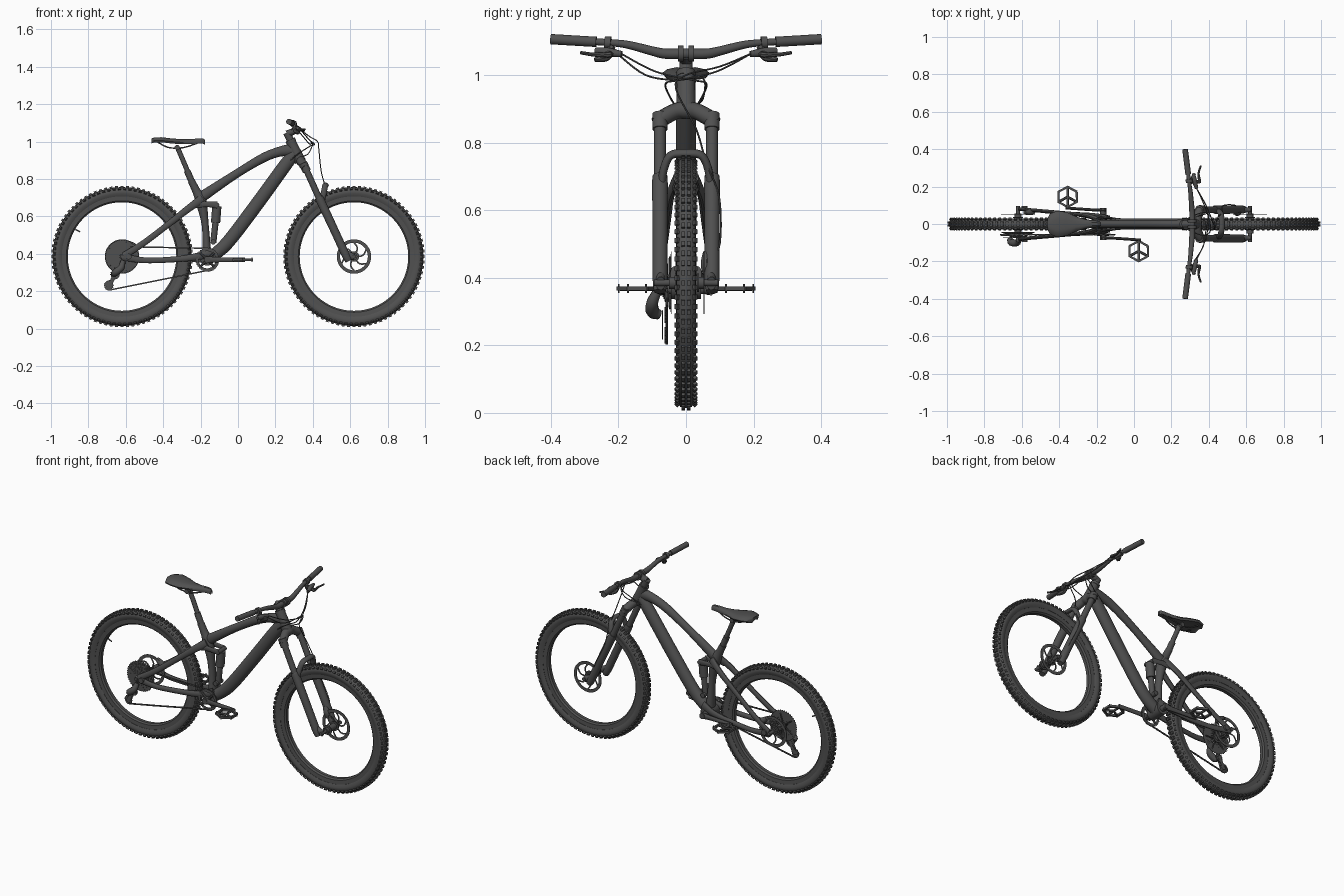
import bpy, bmesh
from math import sin, cos, pi, atan2
from mathutils import Vector, Matrix

dark = bpy.data.materials.new("dark_grey")
dark.diffuse_color = (0.08, 0.08, 0.08, 1)


def finish(name, bm, mirror=False, smooth=True):
    bmesh.ops.recalc_face_normals(bm, faces=bm.faces)
    me = bpy.data.meshes.new(name)
    bm.to_mesh(me)
    bm.free()
    me.materials.append(dark)
    ob = bpy.data.objects.new(name, me)
    bpy.context.collection.objects.link(ob)
    if mirror:
        ob.modifiers.new("mirror", 'MIRROR').use_axis = (False, True, False)
    if smooth:
        bpy.ops.object.select_all(action='DESELECT')
        ob.select_set(True)
        bpy.context.view_layer.objects.active = ob
        bpy.ops.object.shade_smooth_by_angle(angle=0.7)
    return ob


def sweep(name, pts, r, n=12, sub=5, ref=(0, 1, 0), mirror=False):
    """Tube through pts; r is one radius or a list of radii / (side, other) pairs."""
    rs = r if isinstance(r, list) else [r] * len(pts)
    rs = [q if isinstance(q, tuple) else (q, q) for q in rs]
    k = [Vector((*p, *q)) for p, q in zip(pts, rs)]
    path = []
    for i in range(len(k) - 1):
        a, b, c, d = k[max(i - 1, 0)], k[i], k[i + 1], k[min(i + 2, len(k) - 1)]
        for s in range(sub):
            t = s / sub
            path.append((b * 2 + (c - a) * t + (a * 2 - b * 5 + c * 4 - d) * t * t
                         + (b * 3 - a - c * 3 + d) * t ** 3) * 0.5 if sub > 1 else b)
    path.append(k[-1])
    bm, rings, u = bmesh.new(), [], Vector(ref)
    for i, p in enumerate(path):
        t = (Vector(path[min(i + 1, len(path) - 1)][:3]) - Vector(path[max(i - 1, 0)][:3])).normalized()
        u = (u - t * u.dot(t)).normalized()
        v = t.cross(u)
        rings.append([bm.verts.new(Vector(p[:3]) + u * p[3] * cos(2 * pi * (j + .5) / n)
                                   + v * p[4] * sin(2 * pi * (j + .5) / n)) for j in range(n)])
    for a, b in zip(rings, rings[1:]):
        for j in range(n):
            bm.faces.new((a[j], a[(j + 1) % n], b[(j + 1) % n], b[j]))
    bm.faces.new(rings[0])
    bm.faces.new(rings[-1])
    return finish(name, bm, mirror)


def rod(name, a, b, r, n=16, **kw):
    ref = (0, 0, 1) if abs(b[1] - a[1]) > abs(b[2] - a[2]) else (0, 1, 0)
    return sweep(name, [a, b], r, n, 1, ref, **kw)


def lathe(name, x, z, prof, seg=48, tooth=0):
    """Revolve a closed (radius, y) profile about a sideways axle; tooth cuts gear teeth."""
    bm, top = bmesh.new(), max(p[0] for p in prof)
    rings = []
    for j in range(seg):
        a = 2 * pi * j / seg
        cut = tooth if j % 4 > 1 else 0
        rs = [(r - cut if r == top else r, y) for r, y in prof]
        rings.append([bm.verts.new((x + r * cos(a), y, z + r * sin(a))) for r, y in rs])
    m = len(prof)
    for j in range(seg):
        a, b = rings[j], rings[(j + 1) % seg]
        for i in range(m):
            bm.faces.new((a[i], a[(i + 1) % m], b[(i + 1) % m], b[i]))
    return finish(name, bm)


def flat_ring(name, x, z, ri, ro, y, w, seg=48, tooth=0):
    return lathe(name, x, z, [(ri, y - w), (ro, y - w), (ro, y + w), (ri, y + w)], seg, tooth)


def boxes(name, items):
    """items: (centre, size, rotation matrix) in a single mesh."""
    bm = bmesh.new()
    for c, s, rot in items:
        bmesh.ops.create_cube(bm, size=1, matrix=Matrix.Translation(c) @ rot.to_4x4() @ Matrix.Diagonal((*s, 1)))
    return finish(name, bm, smooth=False)


def roty(a):
    return Matrix.Rotation(a, 3, 'Y')


# Wheels: tyre, knobs, rim, hub and brake disc
AZ = 0.385
half = [(.371, 0), (.367, .017), (.354, .028), (.338, .029), (.322, .021)]
tyre = half + [(r, -y) for r, y in half[:0:-1]]
rim = [(.29, .01), (.298, .018), (.326, .02), (.326, -.02), (.298, -.018), (.29, -.01)]
for tag, wx in (("rear", -.62), ("front", .62)):
    lathe(tag + "_tyre", wx, AZ, tyre, 96)
    lathe(tag + "_rim", wx, AZ, rim, 96)
    knobs = []
    for i in range(80):
        for y, r, off in ((.008, .372, 0), (-.008, .372, 0), (.0255, .361, .5), (-.0255, .361, .5)):
            a = 2 * pi * (i + off) / 80
            tilt = Matrix.Rotation(0 if abs(y) < .01 else (-.8 if y > 0 else .8), 3, 'X')
            knobs.append((Vector((wx + r * cos(a), y, AZ + r * sin(a))), (.015, .011, .012), roty(pi / 2 - a) @ tilt))
    boxes(tag + "_tyre_knobs", knobs)
    rod(tag + "_hub", (wx, -.05, AZ), (wx, .055, AZ), .018)
    for y in (-.03, .035):
        rod(tag + "_hub_flange", (wx, y - .003, AZ), (wx, y + .003, AZ), .028, 24)
    rod(tag + "_axle", (wx, -.095, AZ), (wx, .095, AZ), .01)
    flat_ring(tag + "_brake_disc", wx, AZ, .074, .092, .053, .0015)
    for i in range(6):
        a = i * pi / 3
        sweep(tag + "_disc_arm", [(wx + r * cos(a + d), .053, AZ + r * sin(a + d))
              for r, d in ((.015, 0), (.05, .15), (.078, .55))], [(.0015, .006)] * 3, 4, 3)
rod("valve", (-.87, 0, .53), (-.845, 0, .517), .004, 8)

# Cassette
for i in range(11):
    r = .092 - .0062 * i
    flat_ring("sprocket", -.62, AZ, max(r - .02, .012), r, -.044 - .003 * i, .0009, 4 * (42 - 3 * i), .004)
for i in range(5):
    a = i * 2 * pi / 5
    rod("cassette_arm", (-.62, -.046, AZ), (-.62 + .08 * cos(a), -.046, AZ + .08 * sin(a)), .004, 6)

# Frame tubes
sweep("top_tube", [(.29, 0, .955), (.22, 0, .945), (.13, 0, .91), (-.02, 0, .82), (-.20, 0, .70)],
      [(.024, .035), (.023, .027), (.022, .025), (.02, .023), (.022, .03)], 16)
sweep("down_tube", [(.30, 0, .935), (.25, 0, .87), (.09, 0, .65), (-.06, 0, .455), (-.155, 0, .375)],
      [(.025, .032), (.03, .036), (.031, .037), (.031, .036), (.034, .032)], 16)
sweep("seat_tube", [(-.25, 0, .79), (-.225, 0, .74), (-.198, 0, .68), (-.175, 0, .55), (-.165, 0, .375)],
      [.02, .022, .03, (.024, .019), (.033, .025)], 16)
rod("head_tube", (.283, 0, 1.0), (.333, 0, .893), [.026, .03], 20)
rod("bottom_bracket", (-.165, -.045, .372), (-.165, .045, .372), .036, 24)
sweep("seat_stay", [(-.19, .026, .695), (-.26, .046, .645), (-.36, .056, .567), (-.5, .07, .46), (-.61, .08, .39)],
      [(.012, .024), (.012, .02), (.011, .017), (.01, .017), (.009, .018)], 12, mirror=True)
sweep("chain_stay", [(-.14, .034, .41), (-.22, .047, .385), (-.34, .055, .37), (-.5, .07, .365), (-.62, .08, .385)],
      [(.013, .026), (.012, .02), (.011, .016), (.01, .016), (.009, .02)], 12, mirror=True)
sweep("rocker_link", [(-.23, .034, .665), (-.17, .034, .665), (-.11, .03, .66)], [(.006, .022), (.006, .015), (.006, .018)], 10, mirror=True)
rod("rocker_pivot", (-.112, -.036, .66), (-.112, .036, .66), .012)
rod("dropout_pivot", (-.585, .07, .385), (-.585, .095, .385), .016, mirror=True)

# Rear shock
rod("shock_can", (-.113, 0, .655), (-.12, 0, .565), .025, 20)
rod("shock_shaft", (-.12, 0, .57), (-.132, 0, .46), .017)
rod("shock_mount", (-.132, -.03, .463), (-.132, .03, .463), .014)

# Seat post and saddle
rod("seat_post", (-.322, 0, .965), (-.235, 0, .76), .0135)
rod("seat_post_collar", (-.273, 0, .845), (-.24, 0, .77), .018)
rod("seat_clamp", (-.325, -.028, .968), (-.325, .028, .968), .014)
sweep("seat_rail", [(-.43, .03, .997), (-.37, .022, .968), (-.29, .022, .968), (-.2, .006, .998)], .004, 8, mirror=True)
bm, rows = bmesh.new(), []
for x, w, z in ((-.462, .03, 1.014), (-.45, .055, 1.018), (-.41, .07, 1.02), (-.36, .063, 1.014), (-.31, .04, 1.01),
                (-.26, .025, 1.01), (-.21, .019, 1.013), (-.186, .015, 1.012), (-.176, .007, 1.006)):
    rows.append([bm.verts.new((x, w * f, z + h)) for f, h in
                 ((-.9, -.024), (-1, -.014), (-.8, -.003), (-.4, .003), (0, .002), (.4, .003), (.8, -.003), (1, -.014), (.9, -.024), (0, -.014))])
for a, b in zip(rows, rows[1:]):
    for j in range(10):
        bm.faces.new((a[j], a[(j + 1) % 10], b[(j + 1) % 10], b[j]))
bm.faces.new(rows[0])
bm.faces.new(rows[-1])
finish("saddle", bm)

# Fork
sweep("fork_crown", [(.36, -.09, .858), (.352, -.07, .872), (.338, -.03, .893), (.336, 0, .896), (.338, .03, .893),
      (.352, .07, .872), (.36, .09, .858)], [.018, .024, .024, .027, .024, .024, .018], 14, ref=(0, 0, 1))
rod("fork_stanchion", (.352, .077, .878), (.45, .077, .66), .0175, mirror=True)
rod("stanchion_cap", (.348, .077, .885), (.368, .077, .84), .023, mirror=True)
sweep("fork_lower_leg", [(.432, .077, .70), (.445, .077, .675), (.52, .077, .515), (.575, .077, .395), (.592, .077, .36)],
      [.022, .0235, .0225, .022, .017], 16, mirror=True)
sweep("fork_dropout", [(.56, .075, .42), (.6, .075, .39), (.622, .075, .383)], [(.012, .012), (.014, .018), (.014, .02)], 12, mirror=True)
sweep("fork_arch", [(.445, .074, .66), (.457, .066, .72), (.466, .045, .762), (.47, 0, .768), (.466, -.045, .762),
      (.457, -.066, .72), (.445, -.074, .66)], [(.012, .016)] * 7, 12)

# Stem, handlebar, grips and brake levers
rod("headset_spacers", (.261, 0, 1.047), (.284, 0, .998), .02, 20)
rod("headset_cap", (.278, 0, 1.01), (.286, 0, .994), .028, 20)
rod("stem", (.262, 0, 1.04), (.315, 0, 1.062), [(.02, .02), (.02, .016)])
for y in (-.016, .016):
    rod("stem_clamp", (.311, y - .008, 1.063), (.311, y + .008, 1.063), .024, 20)
sweep("handlebar", [(.311, 0, 1.063), (.311, .06, 1.063), (.308, .1, 1.071), (.302, .17, 1.089), (.294, .23, 1.096), (.273, .395, 1.106)],
      [.0155, .0155, .014, .012, .0105, .0105], 14, ref=(0, 0, 1), mirror=True)
rod("grip", (.290, .265, 1.098), (.273, .4, 1.106), .0155, mirror=True)
rod("lever_clamp", (.296, .222, 1.095), (.294, .24, 1.096), .019, mirror=True)
sweep("brake_body", [(.318, .27, 1.073), (.322, .235, 1.068), (.335, .19, 1.062)], [.008, .014, .009], 10, ref=(0, 0, 1), mirror=True)
sweep("brake_lever", [(.325, .235, 1.066), (.35, .225, 1.06), (.345, .27, 1.06), (.358, .312, 1.066)],
      [.007, .009, .006, .005], 8, ref=(0, 0, 1), mirror=True)
sweep("shift_lever", [(.3, .22, 1.085), (.31, .235, 1.055), (.325, .27, 1.045)], [.012, .014, .006], 8, ref=(1, 0, 0), mirror=True)

# Cables
sweep("front_brake_cable", [(.335, .19, 1.062), (.385, .1, 1.025), (.425, .0, 1.0), (.432, -.03, .96), (.445, .03, .84),
      (.47, .06, .74), (.475, .098, .64), (.54, .1, .5), (.56, .07, .44)], .0028, 6, ref=(0, 0, 1))
for s, bend in ((1, .41), (-1, .4)):
    sweep("frame_cable", [(.335, .19 * s, 1.062), (.38, .09 * s, 1.01), (bend, -.02 * s, .985), (.385, -.06 * s, .975),
          (.33, -.05 * s, .94), (.28, -.026 * s, .9)], .0028, 6, ref=(0, 0, 1))
sweep("shift_cable", [(.32, -.2, 1.06), (.37, -.12, 1.0), (.385, -.03, .985), (.4, .05, .99), (.37, .05, .93), (.29, .027, .91)],
      .0028, 6, ref=(0, 0, 1))

# Brake calipers
sweep("front_caliper", [(.54, .062, .475), (.553, .06, .44), (.56, .062, .41)], [.012, (.017, .02), .012], 10)
sweep("rear_caliper", [(-.585, .062, .46), (-.56, .062, .44), (-.535, .062, .425)], [.011, (.016, .018), .011], 10)

# Chainring, cranks and pedals
BX, BZ = -.165, .368
flat_ring("chainring", BX, BZ, .046, .063, -.056, .0015, 128, .004)
for i in range(4):
    a = pi / 4 + i * pi / 2
    rod("chainring_arm", (BX, -.058, BZ), (BX + .052 * cos(a), -.056, BZ + .052 * sin(a)), .007, 8)
rod("crank_spindle", (BX, -.085, BZ), (BX, .085, BZ), .017)
for s in (1, -1):
    y, px = -s, BX + .19 * s
    sweep("crank_arm", [(BX - .012 * s, .074 * y, BZ), (BX + .06 * s, .076 * y, BZ), (px + .012 * s, .086 * y, BZ)],
          [(.009, .021), (.008, .014), (.008, .013)], 12)
    rod("pedal_axle", (px, .08 * y, BZ), (px, .195 * y, BZ), .007, 10)
    c = Vector((px, .145 * y, BZ))
    hexa = [c + Vector((.057 * cos(a), .054 * sin(a), 0)) for a in [pi / 6 + i * pi / 3 for i in range(7)]]
    sweep("pedal_frame", hexa, .009, 4, 1, ref=(0, 0, 1))
    for i in range(6):
        if i % 2:
            rod("pedal_bar", c, hexa[i], .007, 6)
        rod("pedal_pin", hexa[i] - Vector((0, 0, .013)), hexa[i] + Vector((0, 0, .013)), .003, 6)

# Rear derailleur
sweep("derailleur_body", [(-.615, -.085, .36), (-.625, -.1, .325), (-.655, -.098, .3), (-.665, -.078, .29)], [.013, .018, .02, .014], 10)
for x, z in ((-.66, .29), (-.688, .23)):
    flat_ring("pulley_wheel", x, z, .004, .024, -.062, .002, 48, .004)
for y in (-.07, -.054):
    sweep("derailleur_cage", [(-.655, y, .3), (-.672, y, .26), (-.69, y, .222)], [(.0015, .014), (.0015, .011), (.0015, .015)], 8)

# Chain: links laid along its loop in the side plane
def arc(x, z, r, a0, a1, n=10):
    return [Vector((x + r * cos(a0 + (a1 - a0) * i / n), z + r * sin(a0 + (a1 - a0) * i / n))) for i in range(n + 1)]

loop = (arc(BX, BZ, .061, -1.75, 1.55) + arc(-.62, AZ, .053, 1.55, 4.1) + arc(-.66, .29, .024, 1.6, -.9, 6)
        + arc(-.688, .23, .024, 2.2, 4.9, 6))
loop.append(loop[0])
links, carry, step = [], 0, .0125
for a, b in zip(loop, loop[1:]):
    d = (b - a).length
    while carry < d:
        p = a.lerp(b, carry / d)
        ang = atan2(b.y - a.y, b.x - a.x)
        links.append((Vector((p.x, -.057, p.y)), (.0135, .007 if len(links) % 2 else .0045, .0075), roty(-ang)))
        carry += step
    carry -= d
boxes("chain", links)
